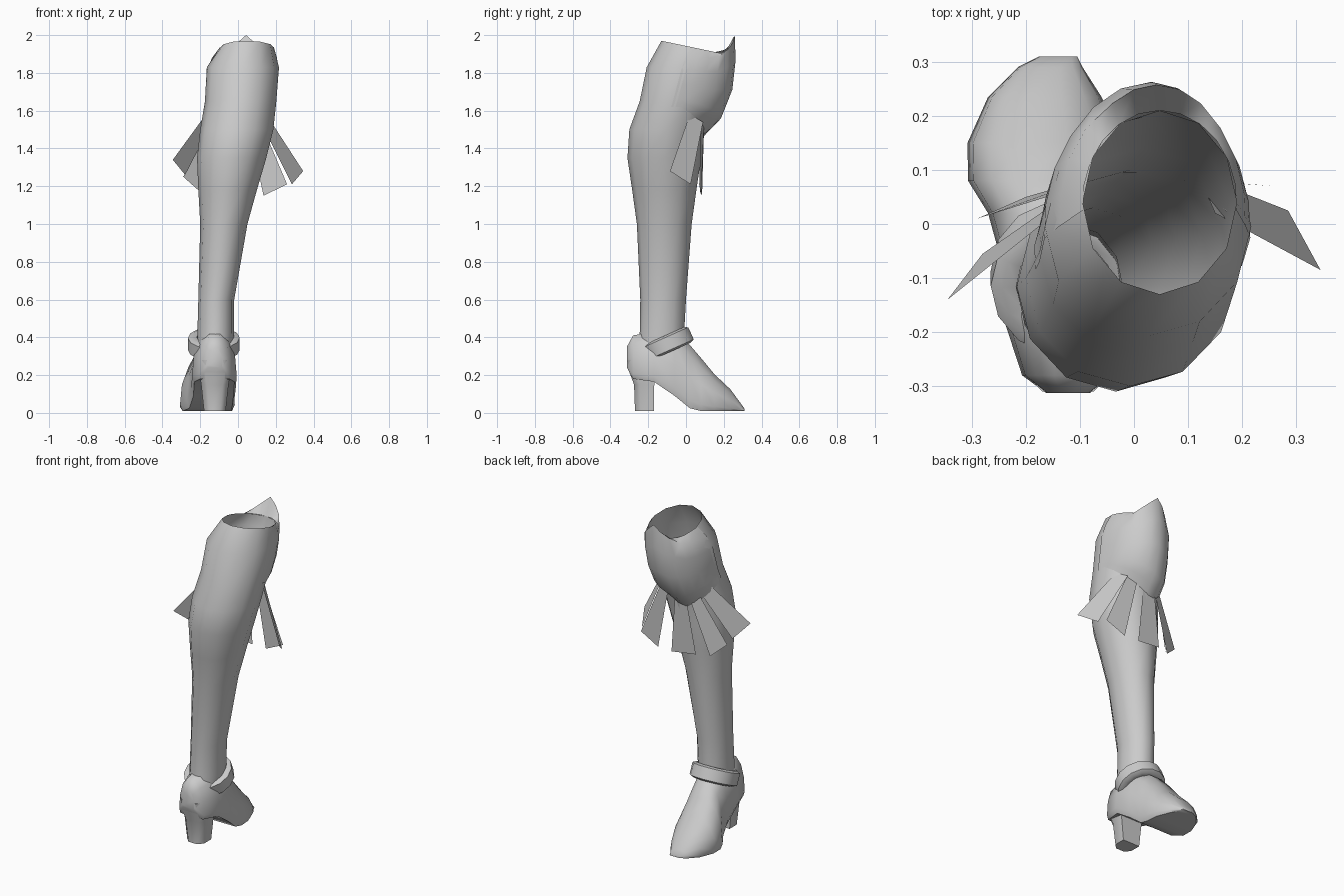
import bpy, bmesh
from math import sin, cos, pi, radians
from mathutils import Vector

if "Cube" in bpy.data.objects:
    bpy.data.objects.remove(bpy.data.objects["Cube"])


def make(name, verts, faces, angle=50):
    me = bpy.data.meshes.new(name)
    me.from_pydata([tuple(v) for v in verts], [], faces)
    bm = bmesh.new()
    bm.from_mesh(me)
    bmesh.ops.recalc_face_normals(bm, faces=bm.faces)
    bm.to_mesh(me)
    bm.free()
    ob = bpy.data.objects.new(name, me)
    bpy.context.collection.objects.link(ob)
    bpy.ops.object.select_all(action='DESELECT')
    ob.select_set(True)
    bpy.context.view_layer.objects.active = ob
    bpy.ops.object.shade_smooth_by_angle(angle=radians(angle))
    return ob


def loft(name, rows, closed=True, caps=False, wrap=False, angle=50):
    n, m = len(rows[0]), len(rows)
    verts = [p for r in rows for p in r]
    faces = []
    for i in range(m if wrap else m - 1):
        for j in range(n if closed else n - 1):
            k, i2 = (j + 1) % n, (i + 1) % m
            faces.append((i * n + j, i * n + k, i2 * n + k, i2 * n + j))
    if caps:
        faces += [tuple(range(n)), tuple((m - 1) * n + j for j in range(n))]
    return make(name, verts, faces, angle)


def lerp_table(table, t):
    for a, b in zip(table, table[1:]):
        if t <= b[0]:
            f = max(0, (t - a[0]) / (b[0] - a[0]))
            return [p + (q - p) * f for p, q in zip(a[1:], b[1:])]
    return list(table[-1][1:])


# Boot leg: z, x min, x max, y min, y max
LEG = [(0.28, -.215, -.035, -.26, 0), (0.42, -.215, -.02, -.245, -.01),
       (0.6, -.21, -.02, -.242, 0), (1.0, -.20, .05, -.26, .03),
       (1.18, -.21, .10, -.285, .055), (1.35, -.217, .15, -.31, .08),
       (1.5, -.20, .187, -.30, .10), (1.65, -.175, .203, -.245, .14),
       (1.83, -.165, .217, -.208, .20), (1.96, -.095, .19, -.13, .21)]


def leg_point(a, z):
    x0, x1, y0, y1 = lerp_table(LEG, z)
    return Vector(((x0 + x1) / 2 + (x1 - x0) / 2 * cos(a),
                   (y0 + y1) / 2 + (y1 - y0) / 2 * sin(a), z))


def rim_point(a):
    p = leg_point(a, 1.96)
    p.z = 1.97 - .21 * (p.y + .13)
    return p


ANG = [pi / 2 + 2 * pi * i / 12 for i in range(12)]
rows = [[leg_point(a, r[0]) for a in ANG] for r in LEG[:-1]]
rows.append([rim_point(a) for a in ANG])
loft("boot_leg", rows)

# Knee guard: bulging shell with a V-shaped lower edge and raised peak
BULGE = [(0, 0), (.17, .07), (.45, .085), (.75, .06), (1, .05)]
cols = [radians(-5 + 190 * i / 12) for i in range(13)]
rows = []
for f in (0, .08, .17, .45, .75, 1):
    row = []
    for a in cols:
        low = 1.62 - .17 * max(0, 1 - abs(a - radians(103)) / 1.6)
        high = 1.88 + .12 * max(0, 1 - abs(a - pi / 2) / .9)
        z = low + (high - low) * f
        p = leg_point(a, min(z, 1.93))
        p.z = z
        p.y += lerp_table(BULGE, f)[0] * max(0, sin(a))
        row.append(p)
    rows.append(row)
rows.append([rim_point(a) for a in cols])
loft("knee_guard", rows, closed=False)

# Fringe strips under the guard
STRIPS = [
    [(.15, .02, 1.58), (.12, .09, 1.54), (.285, .025, 1.21), (.345, -.085, 1.28)],
    [(.12, .08, 1.54), (.06, .095, 1.51), (.135, .08, 1.15), (.26, .07, 1.21)],
    [(.01, .095, 1.50), (-.07, .095, 1.50), (-.12, .075, 1.17), (.04, .085, 1.15)],
    [(-.08, .085, 1.52), (-.13, .06, 1.54), (-.29, .01, 1.25), (-.20, .05, 1.17)],
    [(-.13, .05, 1.55), (-.17, 0, 1.58), (-.345, -.14, 1.34), (-.28, -.055, 1.26)]]
for i, s in enumerate(STRIPS):
    make(f"fringe_strip_{i + 1}", s, [(0, 1, 2, 3)])

# Shoe upper: y, bottom z, top z, centre x, half width
SHOE = [(-.313, .24, .35, -.122, .04), (-.28, .18, .41, -.122, .085),
        (-.17, .165, .43, -.125, .118), (-.06, .09, .42, -.13, .118),
        (.02, .025, .36, -.145, .125), (.08, .01, .29, -.162, .145),
        (.15, .01, .205, -.165, .143), (.235, .01, .125, -.165, .105),
        (.29, .01, .05, -.155, .06), (.31, .01, .022, -.14, .035)]
SECTION = [(-.9, 0), (-1, .12), (-.93, .5), (-.7, .82), (-.3, 1),
           (.3, 1), (.7, .82), (.93, .5), (1, .12), (.9, 0)]
loft("shoe_upper", [[(cx + u * w, y, b + (t - b) * v) for u, v in SECTION]
                    for y, b, t, cx, w in SHOE], caps=True)

# Heel block: z, x min, x max, y min, y max
HEEL = [(.01, -.18, -.065, -.27, -.17), (.15, -.195, -.05, -.275, -.168),
        (.21, -.205, -.04, -.298, -.16), (.28, -.20, -.045, -.31, -.16)]
rows = []
for z, x0, x1, y0, y1 in HEEL:
    c = .03
    rows.append([(x0 + c, y0, z), (x1 - c, y0, z), (x1, y0 + c, z), (x1, y1, z),
                 (x0, y1, z), (x0, y0 + c, z)])
loft("heel", rows, caps=True)

# Ankle strap: tilted band with rounded cross-section
rows = []
tilt = radians(24)
for i in range(14):
    a = 2 * pi * i / 14
    row = []
    for r, h in ((0, -.045), (.022, -.035), (.022, .035), (0, .045), (-.025, .04), (-.025, -.04)):
        x, y = (.115 + r) * cos(a), (.12 + r) * sin(a)
        row.append((-.128 + x, -.10 + y * cos(tilt) - h * sin(tilt),
                    .365 + y * sin(tilt) + h * cos(tilt)))
    rows.append(row)
loft("ankle_strap", rows, wrap=True)
